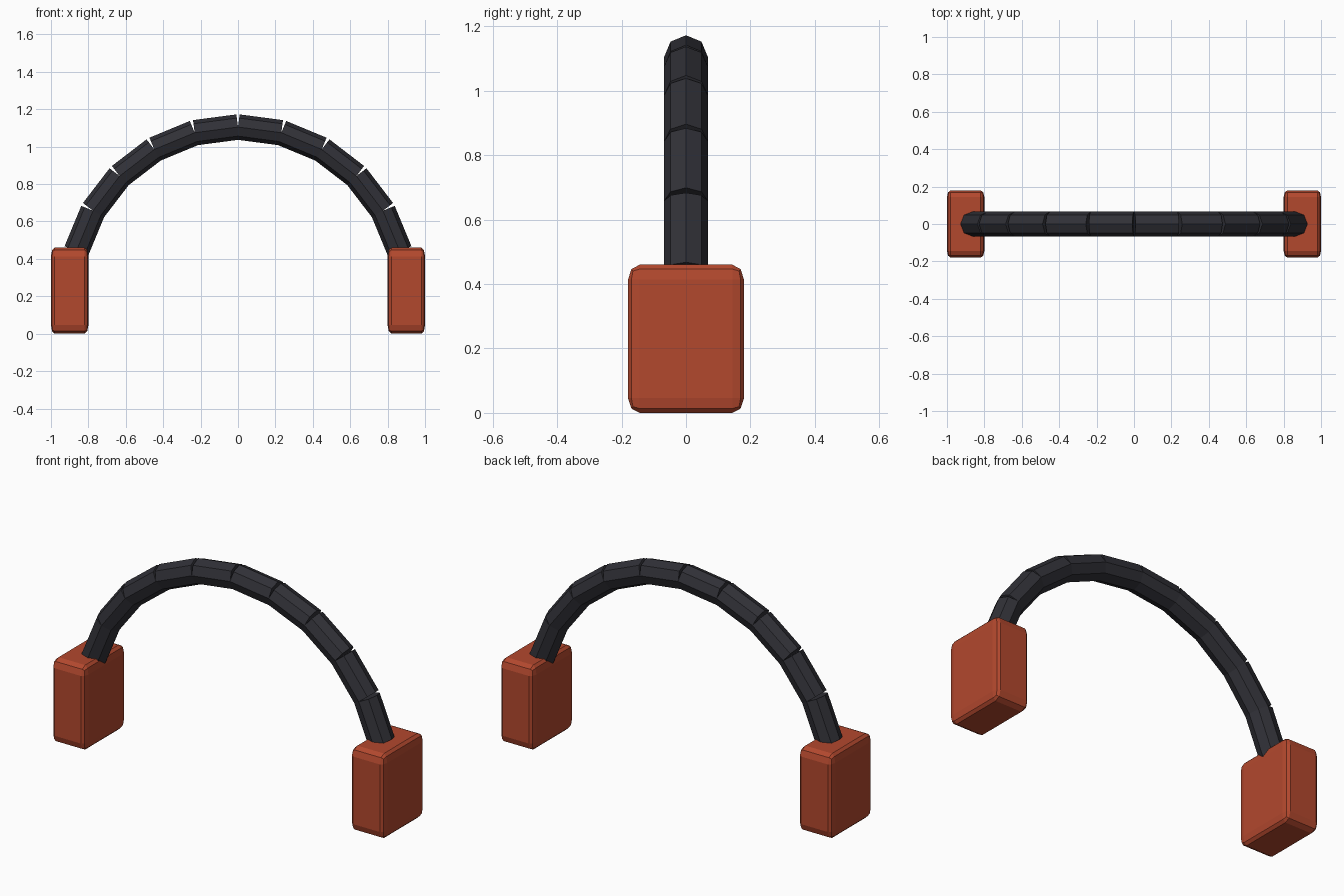
import bpy, bmesh, math
from mathutils import Matrix, Vector

if "Cube" in bpy.data.objects:
    bpy.data.objects.remove(bpy.data.objects["Cube"])


def material(name, rgb):
    m = bpy.data.materials.new(name)
    m.diffuse_color = (*rgb, 1)
    m.use_nodes = True
    m.node_tree.nodes["Principled BSDF"].inputs["Base Color"].default_value = m.diffuse_color
    return m


def add_object(name, bm, mat):
    mesh = bpy.data.meshes.new(name)
    bm.to_mesh(mesh)
    bm.free()
    mesh.materials.append(mat)
    ob = bpy.data.objects.new(name, mesh)
    bpy.context.collection.objects.link(ob)
    return ob


red = material("brick red", (0.45, 0.065, 0.027))
black = material("soft black", (0.03, 0.03, 0.038))

# Ear pads: bevelled unit cube, then stretched so the bevel follows the proportions
PAD = (0.20, 0.36, 0.46)
for side, label in ((-1, "left"), (1, "right")):
    bm = bmesh.new()
    bmesh.ops.create_cube(bm, size=1)
    bmesh.ops.bevel(bm, geom=bm.edges[:], offset=0.1, segments=2,
                    profile=0.5, affect='EDGES')
    bmesh.ops.scale(bm, vec=PAD, verts=bm.verts)
    bmesh.ops.translate(bm, vec=(side * 0.90, 0, PAD[2] / 2), verts=bm.verts)
    add_object(label + "_ear_pad", bm, red)

# Headband: ten straight octagonal rods, end to end along a 150 degree arc
R, TOP, ROD, STEP, COUNT = 0.895, 1.105, 0.068, math.radians(15), 10


def arc(i):
    a = (i - COUNT / 2) * STEP
    return Vector((R * math.sin(a), 0, TOP - R + R * math.cos(a)))


for i in range(COUNT):
    p, q = arc(i), arc(i + 1)
    tilt = (i + 0.5 - COUNT / 2) * STEP
    # octagon corners point radially and sideways
    place = Matrix.Translation((p + q) / 2) @ Matrix.Rotation(tilt + math.pi / 2, 4, 'Y')
    bm = bmesh.new()
    bmesh.ops.create_cone(bm, cap_ends=True, segments=8, radius1=ROD, radius2=ROD,
                          depth=(q - p).length, matrix=place)
    add_object(f"headband_segment_{i + 1}", bm, black)
